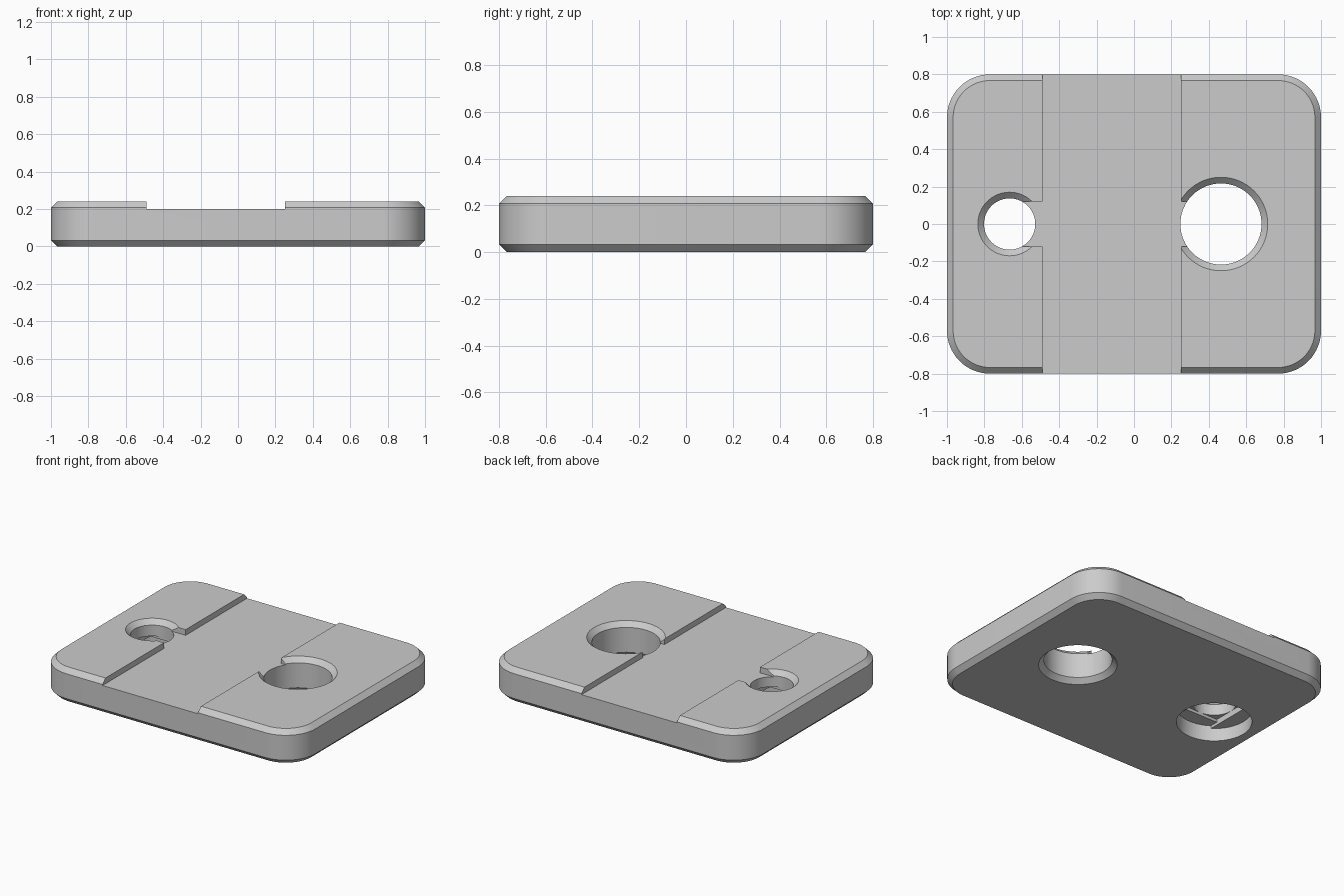
import bpy, bmesh, math

if "Cube" in bpy.data.objects:
    bpy.data.objects.remove(bpy.data.objects["Cube"])

W, D, H = 1.0, 0.8, 0.24      # half width, half depth, thickness
CH = 0.033                    # edge chamfer
SMALL_X, SMALL_R = -0.665, 0.137
LARGE_X, LARGE_R = 0.465, 0.217

grey = bpy.data.materials.new("grey")
grey.diffuse_color = (0.6, 0.6, 0.6, 1)
grey.use_nodes = True
grey.node_tree.nodes["Principled BSDF"].inputs["Base Color"].default_value = grey.diffuse_color


def loft(name, rings):
    """Closed solid through a stack of equal-length rings of points."""
    bm = bmesh.new()
    loops = [[bm.verts.new(p) for p in ring] for ring in rings]
    n = len(loops[0])
    for a, b in zip(loops, loops[1:]):
        for i in range(n):
            j = (i + 1) % n
            bm.faces.new((a[i], a[j], b[j], b[i]))
    bm.faces.new(loops[0][::-1])
    bm.faces.new(loops[-1])
    bmesh.ops.recalc_face_normals(bm, faces=bm.faces)
    me = bpy.data.meshes.new(name)
    bm.to_mesh(me)
    bm.free()
    me.materials.append(grey)
    ob = bpy.data.objects.new(name, me)
    bpy.context.collection.objects.link(ob)
    return ob


def rounded(inset, z, r=0.23, steps=16):
    """Rounded rectangle outline."""
    pts = []
    for k, (sx, sy) in enumerate([(1, 1), (-1, 1), (-1, -1), (1, -1)]):
        for i in range(steps + 1):
            a = (k + i / steps) * math.pi / 2
            pts.append((sx * (W - r) + (r - inset) * math.cos(a),
                        sy * (D - r) + (r - inset) * math.sin(a), z))
    return pts


def turned(name, x, profile, n=64):
    """Round cutter from (radius, height) pairs."""
    return loft(name, [[(x + r * math.cos(2 * math.pi * i / n),
                         r * math.sin(2 * math.pi * i / n), z)
                        for i in range(n)] for r, z in profile])


def prism(name, outline, z0, z1):
    return loft(name, [[(x, y, z) for x, y in outline] for z in (z0, z1)])


def cut(target, cutter, operation='DIFFERENCE'):
    mod = target.modifiers.new("cut", 'BOOLEAN')
    mod.operation, mod.solver, mod.object = operation, 'EXACT', cutter
    bpy.context.view_layer.objects.active = target
    bpy.ops.object.modifier_apply(modifier=mod.name)
    bpy.data.objects.remove(cutter)


# Chamfered plate
plate = loft("plate", [rounded(CH, 0), rounded(0, CH),
                       rounded(0, H - CH), rounded(CH, H)])

# Shallow groove across the top, with a narrow notch running into both holes
gl, gr, n = -0.49, 0.25, 0.12
cut(plate, prism("groove_cutter", [
    (gl, -1), (gr, -1), (gr, -n), (LARGE_X, -n), (LARGE_X, n), (gr, n),
    (gr, 1), (gl, 1), (gl, n), (SMALL_X, n), (SMALL_X, -n), (gl, -n)], 0.2, 0.4))

# Large through hole, chamfered at both ends
e = 0.02
cut(plate, turned("large_hole_cutter", LARGE_X, [
    (LARGE_R + CH + e, -e), (LARGE_R, CH), (LARGE_R, H - CH),
    (LARGE_R + CH + e, H + e)]))

# Small hole, chamfered on top
cut(plate, turned("small_hole_cutter", SMALL_X, [
    (SMALL_R, -e), (SMALL_R, H - CH), (SMALL_R + CH + e, H + e)]))

# Wide recess below the small hole, stepping to a slot and then a square
q = SMALL_R
square = [(SMALL_X - q, -q), (SMALL_X + q, -q), (SMALL_X + q, q), (SMALL_X - q, q)]
slot = prism("slot_cutter", [(x, 3 * y) for x, y in square], -e, 0.11)
cut(slot, turned("recess_limit", SMALL_X, [(0.24, -0.1), (0.24, 0.3)]), 'INTERSECT')
cut(plate, turned("recess_cutter", SMALL_X, [(0.24, -e), (0.24, 0.09)]))
cut(plate, slot)
cut(plate, prism("square_cutter", square, -e, 0.13))

# Smooth round walls, crisp edges
bpy.ops.object.select_all(action='DESELECT')
plate.select_set(True)
bpy.context.view_layer.objects.active = plate
bpy.ops.object.shade_smooth_by_angle(angle=math.radians(30))
